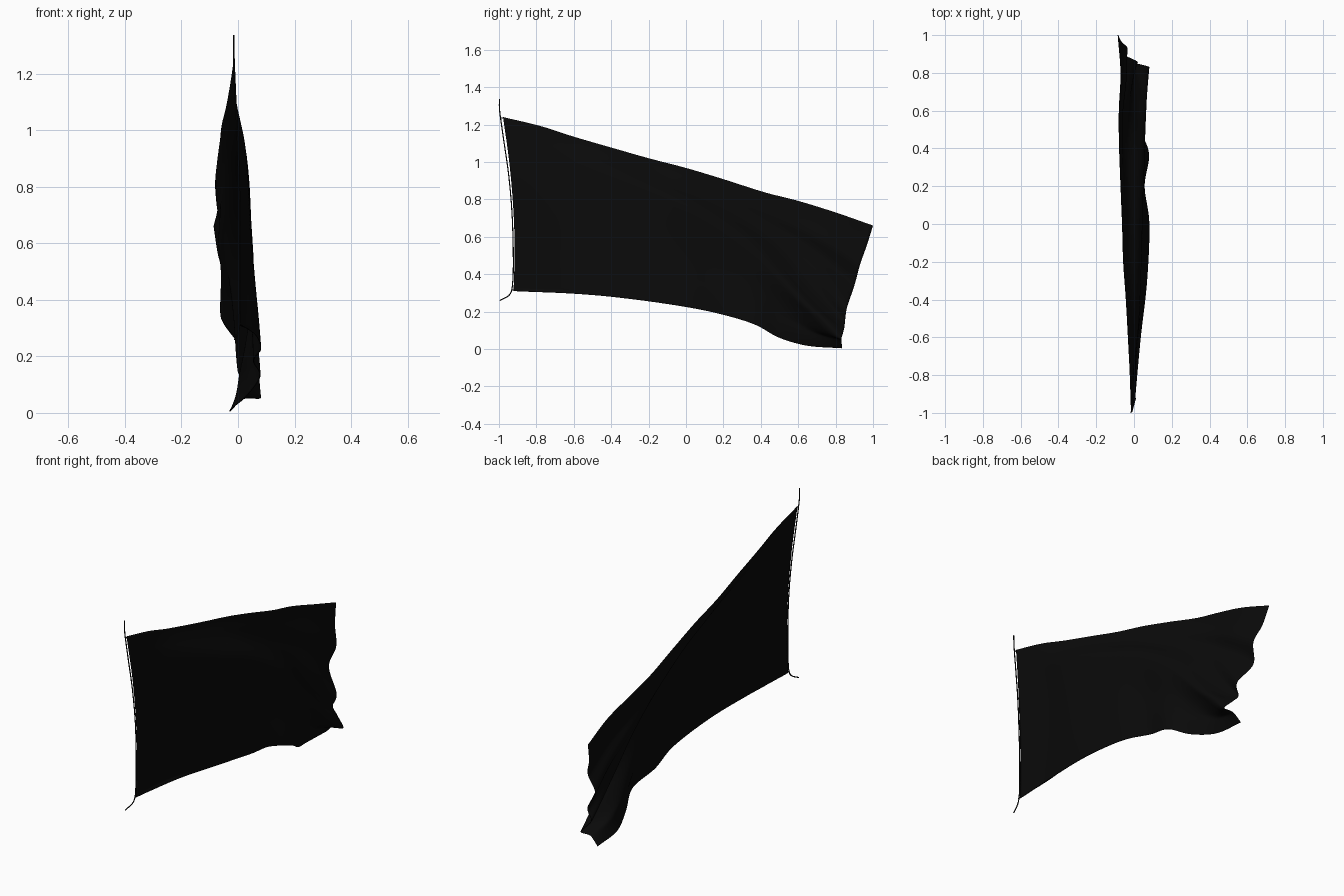
import bpy, math
from mathutils import Vector

if "Cube" in bpy.data.objects:
    bpy.data.objects.remove(bpy.data.objects["Cube"])


def spline(pts, t):
    """Catmull-Rom point at t (0..1) along evenly indexed points."""
    n = len(pts) - 1
    i = min(int(t * n), n - 1)
    f = t * n - i
    b, c = Vector(pts[i]), Vector(pts[i + 1])
    a = Vector(pts[i - 1]) if i > 0 else 2 * b - c
    d = Vector(pts[i + 2]) if i + 2 <= n else 2 * c - b
    return 0.5 * (2 * b + (c - a) * f + (2 * a - 5 * b + 4 * c - d) * f ** 2
                  + (3 * b - a - 3 * c + d) * f ** 3)


def material(name, col):
    m = bpy.data.materials.new(name)
    m.diffuse_color = (*col, 1)
    m.use_nodes = True
    m.node_tree.nodes["Principled BSDF"].inputs["Base Color"].default_value = m.diffuse_color
    return m


black = material("black_cloth", (0.003, 0.003, 0.003))
cord = material("dark_cord", (0.004, 0.004, 0.004))

# Four border curves of the cloth, and the sideways reach of the main fold
top = [(-.015, -.978, 1.24), (-.022, -.78, 1.192), (-.031, -.60, 1.135),
       (-.042, -.40, 1.077), (-.056, -.20, 1.02), (-.062, .0, .968),
       (-.070, .20, .908), (-.078, .42, .838), (-.079, .60, .792),
       (-.070, .80, .73), (-.085, 1.0, .66)]
bottom = [(.005, -.922, .31), (.035, -.60, .297), (.068, -.30, .268),
          (.08, 0, .225), (.055, .20, .183), (.078, .37, .13),
          (.03, .50, .06), (-.02, .65, .018), (-.03, .835, .005)]
hoist = [(-.015, -.978, 1.24), (-.002, -.945, 1.0), (.006, -.924, .76),
         (.007, -.916, .53), (.005, -.922, .31)]
fly = [(-.085, 1.0, .66), (-.067, .965, .55), (-.035, .93, .45), (-.06, .90, .34),
       (.017, .86, .22), (.0, .85, .15), (.03, .845, .11), (.08, .83, .055),
       (.02, .83, .05), (-.03, .835, .005)]
fold_x = [(-.012, 0, 0), (.020, 0, 0), (.038, 0, 0), (.050, 0, 0), (.066, 0, 0), (.08, 0, 0)]


def border_offset(pts, v):
    return spline(pts, v) - Vector(pts[0]).lerp(Vector(pts[-1]), v)


def profile(u, v, r, a, k, b):
    """Depth across the cloth: top edge a, fold crest k at v = r, bottom edge b."""
    v = abs(v) if v < 1 else 2 - v
    if v < r:
        return a + (k - a) * (v / r) ** (1 + 1.5 * u)
    return k + (b - k) * (v - r) / (1 - r)


def soft_profile(u, v, *args):
    d = .05 * min(1, 8 * v * (1 - v))
    return sum(profile(u, v + o * d, *args) for o in (-1, -.5, 0, .5, 1)) / 5


def cloth_point(u, v):
    a, b, k = spline(top, u), spline(bottom, u), spline(fold_x, u).x
    p = a.lerp(b, v)
    h = border_offset(hoist, v) * (1 - u)
    p += h + border_offset(fly, v) * u ** 4
    # The main fold arcs from the top of the hoist to the low fly corner
    r = .14 + .64 * u ** 2.3
    w = v * .78 / r if v < r else .78 + (v - r) * .22 / (1 - r)
    hx = spline(hoist, v).x
    x = soft_profile(u, v, r, a.x, k, b.x)
    s = min(1, 5 * u)
    x = hx + (x - hx) * s * s * (3 - 2 * s)
    x += u ** 6 * (spline(fly, w).x - soft_profile(1, w, .78, -.085, .08, -.03))
    # Hollows above and below the fold, fading at every border
    edge = min(1, 6 * v * (1 - v)) * (1 - u ** 8) * u ** 2
    x -= edge * .04 * math.exp(-((w - .45) / .16) ** 2)
    x -= edge * .04 * math.exp(-((w - .89) / .06) ** 2)
    if 0 < v < 1:
        p.x = x
    return p


# Flag cloth
NU, NV = 140, 100
verts = [cloth_point(i / NU, j / NV) for j in range(NV + 1) for i in range(NU + 1)]
W = NU + 1
faces = [(j * W + i, (j + 1) * W + i, (j + 1) * W + i + 1, j * W + i + 1)
         for j in range(NV) for i in range(NU)]
me = bpy.data.meshes.new("flag_cloth")
me.from_pydata(verts, [], faces)
me.materials.append(black)
me.polygons.foreach_set("use_smooth", [True] * len(me.polygons))
flag = bpy.data.objects.new("flag_cloth", me)
bpy.context.collection.objects.link(flag)
sol = flag.modifiers.new("thickness", 'SOLIDIFY')
sol.thickness, sol.offset = .003, 0


def rope(name, pts, radius):
    cu = bpy.data.curves.new(name, 'CURVE')
    cu.dimensions = '3D'
    cu.bevel_depth, cu.bevel_resolution, cu.use_fill_caps = radius, 2, True
    sp = cu.splines.new('POLY')
    n = 40 if len(pts) > 2 else 1
    sp.points.add(n)
    for k in range(n + 1):
        sp.points[k].co = (*spline(pts, k / n), 1)
    cu.materials.append(cord)
    ob = bpy.data.objects.new(name, cu)
    bpy.context.collection.objects.link(ob)


# Halyard rope running beside the hoist edge
rope("halyard_rope", [(-.015, -.998, 1.337), (-.015, -.996, 1.27), (-.009, -.975, 1.12),
                      (.0, -.948, .93), (.006, -.931, .74), (.007, -.924, .55),
                      (.006, -.925, .38), (.003, -.94, .295), (-.012, -.995, .26)], .003)

# Short ties holding the cloth to the rope
for name, a, b in (("upper_tie", (-.014, -.991, 1.235), (-.014, -.976, 1.235)),
                   ("lower_tie", (.005, -.936, .315), (.005, -.919, .315))):
    rope(name, [a, b], .003)
